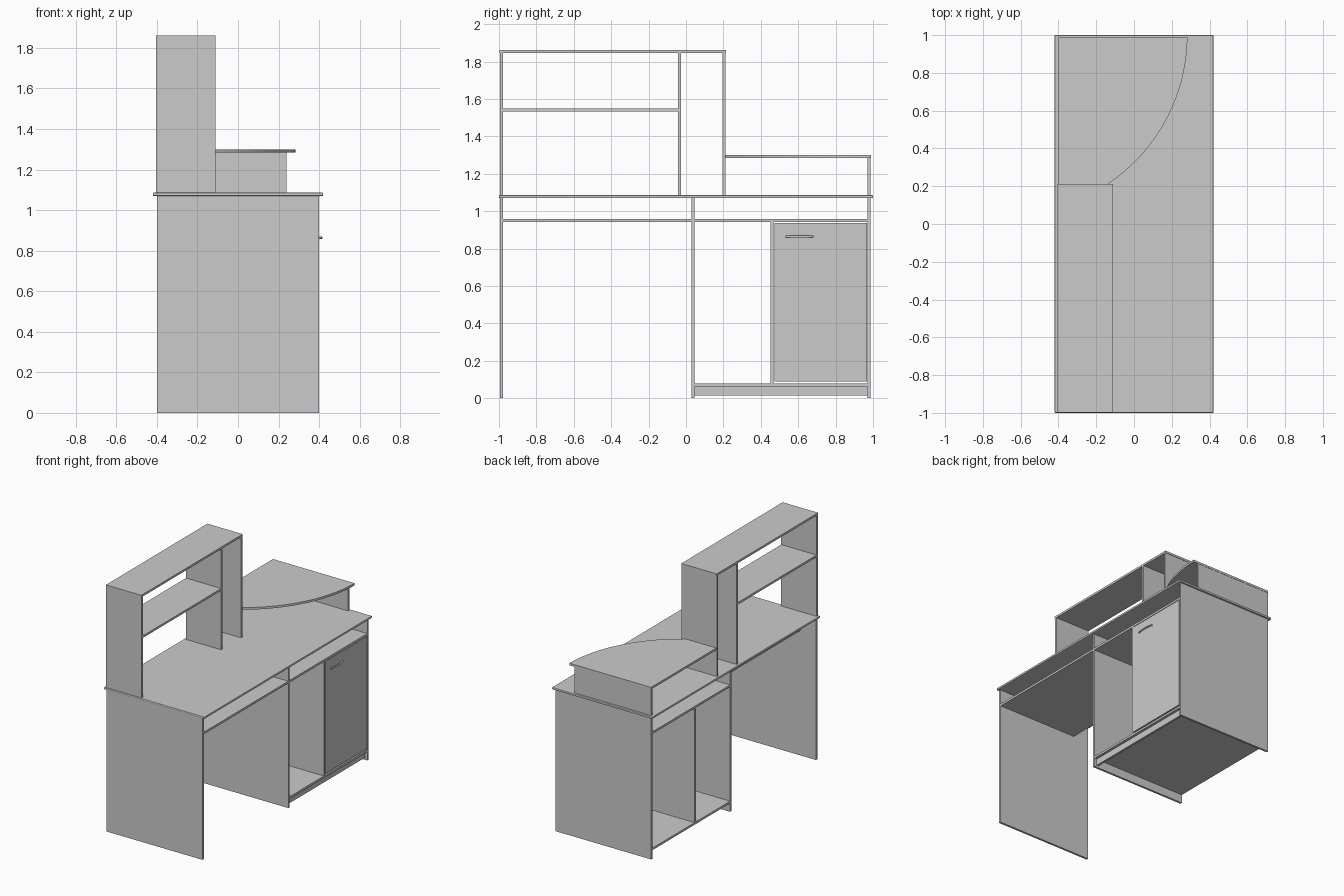
import bpy, bmesh, math

if "Cube" in bpy.data.objects:
    bpy.data.objects.remove(bpy.data.objects["Cube"])


def link(name, mesh):
    ob = bpy.data.objects.new(name, mesh)
    bpy.context.collection.objects.link(ob)
    return ob


def panel(name, x, y, z):
    """Flat board given by its (min, max) range on each axis."""
    bm = bmesh.new()
    bmesh.ops.create_cube(bm, size=1)
    for v in bm.verts:
        v.co = [r[0] if c < 0 else r[1] for c, r in zip(v.co, (x, y, z))]
    me = bpy.data.meshes.new(name)
    bm.to_mesh(me)
    bm.free()
    return link(name, me)


T = 0.016            # board thickness
DEPTH = (-0.4, 0.4)  # desk carcass depth
HUTCH = (-0.405, -0.11)
TOP = 1.07           # underside of desktop

# Desktop with softened edges
desk = panel("desktop", (-0.42, 0.42), (-1, 1), (TOP, TOP + T))
bev = desk.modifiers.new("soft_edge", 'BEVEL')
bev.width, bev.segments = 0.004, 2

# Upright desk panels
for name, y in (("left_side", -0.995), ("middle_side", 0.029), ("right_side", 0.971)):
    panel(name, DEPTH, (y, y + T), (0, TOP))

# Shelves beneath the desktop
panel("keyboard_shelf", (-0.27, 0.4), (-0.979, 0.029), (0.942, 0.958))
panel("cabinet_upper_shelf", DEPTH, (0.045, 0.971), (0.942, 0.958))

# Cabinet interior, plinth and door
panel("cabinet_floor", DEPTH, (0.045, 0.971), (0.064, 0.08))
panel("cabinet_plinth", (0.364, 0.38), (0.045, 0.971), (0.015, 0.064))
panel("cabinet_divider", DEPTH, (0.453, 0.453 + T), (0.08, 0.942))
panel("cabinet_door", (0.384, 0.4), (0.473, 0.968), (0.09, 0.938))

# Bowed door handle
cu = bpy.data.curves.new("door_handle", 'CURVE')
cu.dimensions = '3D'
cu.bevel_depth, cu.bevel_resolution, cu.use_fill_caps = 0.006, 3, True
sp = cu.splines.new('POLY')
N = 14
sp.points.add(N)
for i, p in enumerate(sp.points):
    a = math.pi * i / N
    p.co = (0.397 + 0.015 * math.sin(a) ** 0.6, 0.606 - 0.07 * math.cos(a), 0.864, 1)
link("door_handle", cu)

# Hutch: uprights, shelf and top
for name, y in (("hutch_left_side", -0.995), ("hutch_divider", -0.043), ("hutch_right_side", 0.194)):
    panel(name, HUTCH, (y, y + T), (TOP + T, 1.846))
panel("hutch_shelf", HUTCH, (-0.979, -0.043), (1.533, 1.549))
panel("hutch_top", HUTCH, (-0.997, 0.213), (1.846, 1.862))

# Raised monitor shelf with a circular-arc front edge
R, Y0, Y1 = 0.949, 0.21, 0.988
outline = [(-0.4, Y1), (-0.4, Y0)]
for i in range(25):
    a0 = math.asin((Y0 - 1) / R)
    a1 = math.asin((Y1 - 1) / R)
    a = a0 + (a1 - a0) * i / 24
    outline.append((0.283 - R + R * math.cos(a), 1 + R * math.sin(a)))
bm = bmesh.new()
f = bm.faces.new([bm.verts.new((x, y, 1.284)) for x, y in outline])
top = bmesh.ops.extrude_face_region(bm, geom=[f])
for v in top["geom"]:
    if isinstance(v, bmesh.types.BMVert):
        v.co.z += T
bmesh.ops.recalc_face_normals(bm, faces=bm.faces)
me = bpy.data.meshes.new("monitor_shelf")
bm.to_mesh(me)
bm.free()
link("monitor_shelf", me)
panel("monitor_shelf_support", (-0.4, 0.24), (0.971, 0.986), (TOP + T, 1.284))
